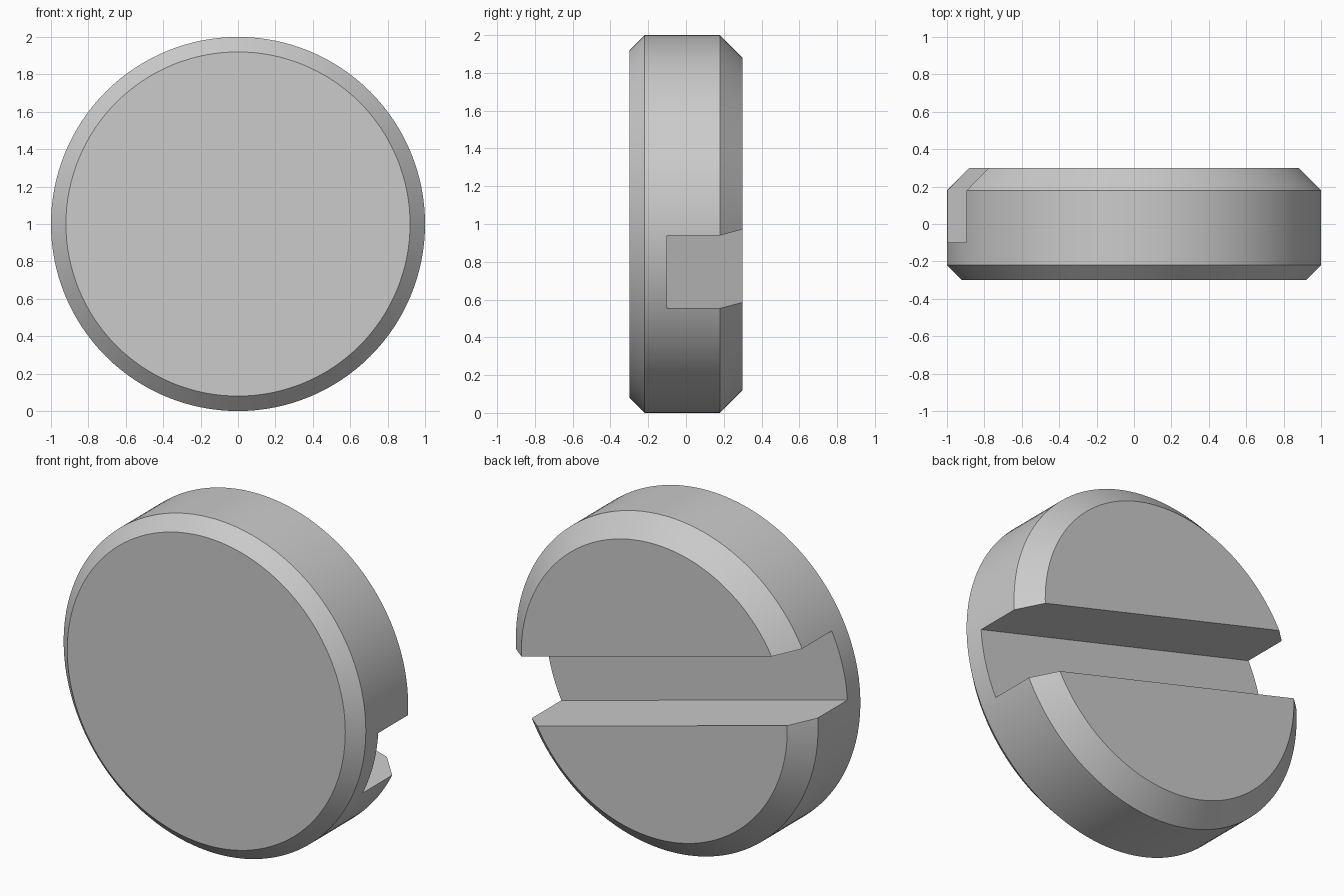
import bpy, bmesh, math
from mathutils import Matrix, Vector

cube = bpy.data.objects.get("Cube")
if cube:
    bpy.data.objects.remove(cube, do_unlink=True)

SEGMENTS = 128
CENTRE = Vector((0, 0, 1))

grey = bpy.data.materials.new("plain grey")
grey.use_nodes = True
colour = (0.6, 0.6, 0.6, 1)
grey.diffuse_color = colour
grey.node_tree.nodes["Principled BSDF"].inputs["Base Color"].default_value = colour


def make_object(name, bm):
    bmesh.ops.recalc_face_normals(bm, faces=bm.faces)
    mesh = bpy.data.meshes.new(name)
    bm.to_mesh(mesh)
    bm.free()
    mesh.materials.append(grey)
    obj = bpy.data.objects.new(name, mesh)
    bpy.context.collection.objects.link(obj)
    return obj


# Disc: chamfered profile (radius, y) turned around the y axis
profile = [(0.92, -0.3), (1, -0.22), (1, 0.18), (0.88, 0.3)]
bm = bmesh.new()
rings = []
for radius, y in profile:
    angles = [2 * math.pi * i / SEGMENTS for i in range(SEGMENTS)]
    rings.append([bm.verts.new(CENTRE + Vector((radius * math.cos(a), y, radius * math.sin(a))))
                  for a in angles])
for low, high in zip(rings, rings[1:]):
    for i in range(SEGMENTS):
        j = (i + 1) % SEGMENTS
        bm.faces.new((low[i], low[j], high[j], high[i]))
bm.faces.new(rings[0])
bm.faces.new(rings[-1])
disc = make_object("slotted_disc", bm)

# Slot cutter: tilted bar across the back, open at both ends
bm = bmesh.new()
bmesh.ops.create_cube(bm, size=1, matrix=Matrix.Translation(CENTRE + Vector((0, 0.2, 0)))
                      @ Matrix.Rotation(math.radians(15), 4, 'Y')
                      @ Matrix.Diagonal((3, 0.6, 0.4, 1)))
cutter = make_object("slot_cutter", bm)
cutter.hide_render = True

# Cut the slot, then discard the cutter
cut = disc.modifiers.new("slot", 'BOOLEAN')
cut.operation = 'DIFFERENCE'
cut.solver = 'EXACT'
cut.object = cutter
bpy.ops.object.select_all(action='DESELECT')
disc.select_set(True)
bpy.context.view_layer.objects.active = disc
bpy.ops.object.modifier_apply(modifier=cut.name)
bpy.data.objects.remove(cutter, do_unlink=True)

# Smooth rim with crisp chamfer and slot edges
bpy.ops.object.shade_smooth_by_angle(angle=math.radians(25))
